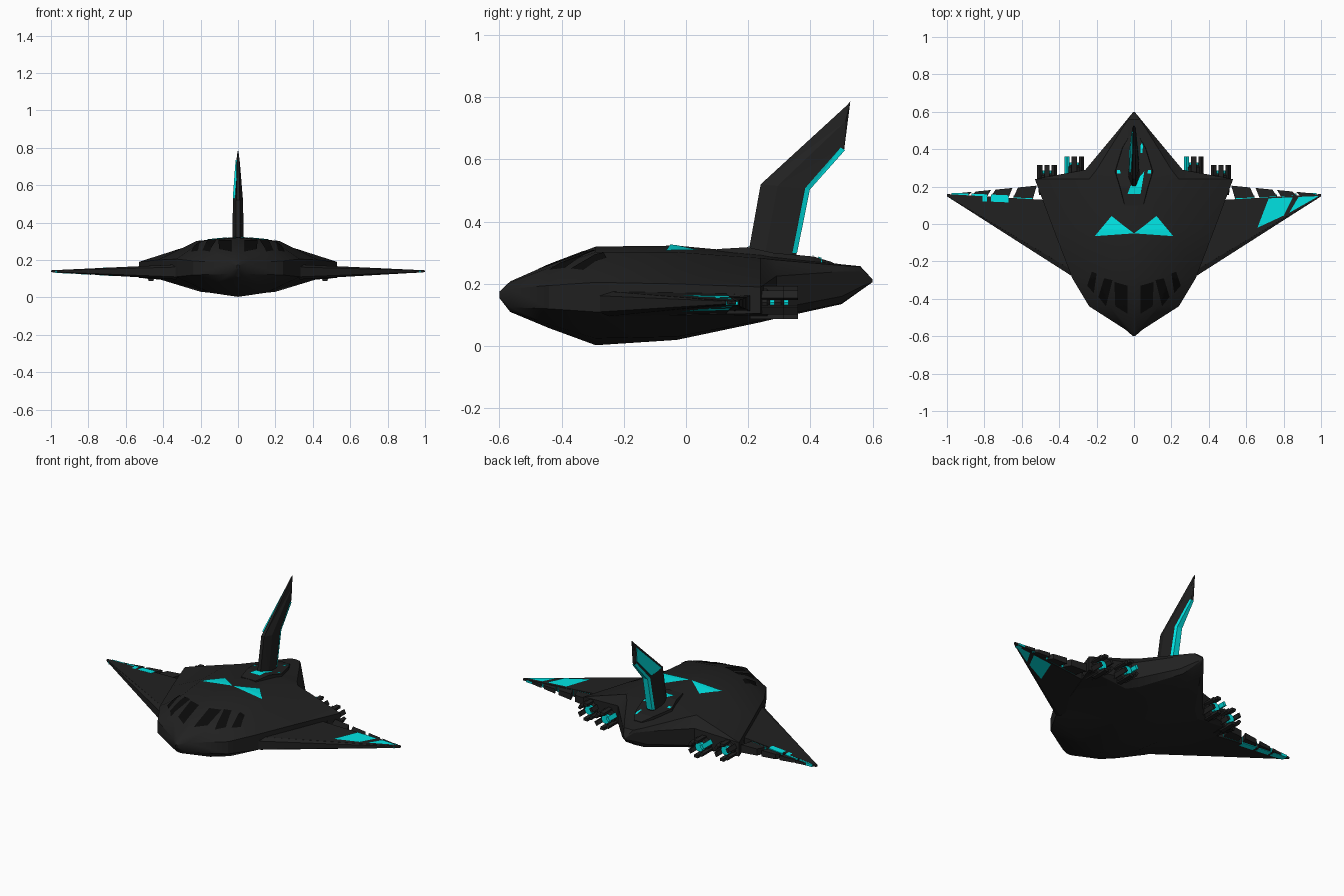
import bpy, bmesh
from math import cos, sin, pi
from mathutils import Vector
from mathutils.bvhtree import BVHTree

if "Cube" in bpy.data.objects:
    bpy.data.objects.remove(bpy.data.objects["Cube"])


def material(name, rgb):
    m = bpy.data.materials.new(name)
    m.diffuse_color = (*rgb, 1)
    m.use_nodes = True
    m.node_tree.nodes["Principled BSDF"].inputs["Base Color"].default_value = m.diffuse_color
    return m


HULL = material("hull_black", (0.015, 0.015, 0.015))
GLASS = material("window_black", (0.003, 0.003, 0.003))
GLOW = material("cyan", (0.0, 0.78, 0.78))


def build(name, verts, faces, mat, smooth=False, solid=True):
    bm = bmesh.new()
    vs = [bm.verts.new(v) for v in verts]
    for f in faces:
        bm.faces.new([vs[i] for i in f])
    if solid:
        bmesh.ops.remove_doubles(bm, verts=bm.verts, dist=1e-5)
        bmesh.ops.recalc_face_normals(bm, faces=bm.faces)
        bmesh.ops.triangulate(bm, faces=[f for f in bm.faces if len(f.verts) > 3])
    tree = BVHTree.FromBMesh(bm)
    me = bpy.data.meshes.new(name)
    bm.to_mesh(me)
    bm.free()
    ob = bpy.data.objects.new(name, me)
    bpy.context.collection.objects.link(ob)
    me.materials.append(mat)
    if smooth:
        bpy.ops.object.select_all(action='DESELECT')
        ob.select_set(True)
        bpy.context.view_layer.objects.active = ob
        bpy.ops.object.shade_smooth_by_angle(angle=0.45)
    return tree


def loft(name, rings, mat, smooth=False):
    n = len(rings[0])
    verts = [p for r in rings for p in r]
    faces = [(k * n + i, k * n + (i + 1) % n, (k + 1) * n + (i + 1) % n, (k + 1) * n + i)
             for k in range(len(rings) - 1) for i in range(n)]
    faces += [tuple(range(n)), tuple(range((len(rings) - 1) * n, len(rings) * n))]
    return build(name, verts, faces, mat, smooth)


def decal(name, quad, mat, tree, side=1, n=8, lift=0.004):
    """Drape a four-cornered panel over a surface, from above (1) or below (-1)."""
    a, b, c, d = [Vector(p) for p in quad]
    verts = []
    for i in range(n + 1):
        for j in range(n + 1):
            u, v = i / n, j / n
            p = a.lerp(b, u).lerp(d.lerp(c, u), v)
            hit = tree.ray_cast(Vector((p.x, p.y, 2 * side)), Vector((0, 0, -side)))[0]
            if hit is None:
                hit = tree.find_nearest(Vector((p.x, p.y, 0.14 + 0.1 * side)))[0]
            verts.append((p.x, p.y, hit.z + lift * side))
    area = (b - a).cross(d - a) if (b - a).length > 1e-6 else (c - a).cross(d - a)
    faces = []
    for i in range(n):
        for j in range(n):
            k = i * (n + 1) + j
            f = (k, k + n + 1, k + n + 2, k + 1)
            faces.append(f if area * side > 0 else f[::-1])
    build(name, verts, faces, mat, solid=False)


# Fuselage: y, shoulder x, edge x, keel x, then z of crown, shoulder, edge top, edge base, keel side, keel
stations = [
    (-0.60, .004, .005, .004, .175, .173, .170, .160, .157, .155),
    (-0.565, .02, .045, .02, .208, .205, .185, .125, .112, .110),
    (-0.44, .13, .24, .12, .263, .252, .195, .120, .070, .058),
    (-0.29, .19, .33, .15, .320, .302, .205, .110, .025, .003),
    (-0.03, .22, .43, .20, .323, .302, .200, .100, .030, .020),
    (0.24, .24, .53, .26, .298, .283, .190, .105, .082, .077),
    (0.29, .20, .26, .20, .292, .277, .225, .120, .095, .089),
    (0.50, .07, .085, .06, .263, .259, .240, .160, .138, .135),
    (0.56, .03, .036, .025, .257, .255, .240, .190, .180, .178),
    (0.60, .002, .003, .002, .214, .213, .212, .208, .207, .206)]
rings = []
for y, xs, xe, xb, *z in stations:
    half = [(xs, z[1]), (xe, z[2]), (xe, z[3]), (xb, z[4])]
    ring = [(0, z[0])] + half + [(0, z[5])] + [(-x, h) for x, h in half[::-1]]
    rings.append([(x, y, h) for x, h in ring])
hull = loft("fuselage", rings, HULL, True)

# Cockpit windows and the paired roof triangles
windows = [((.035, -.33), (.105, -.31), (.10, -.44), (.035, -.48)),
           ((.115, -.30), (.16, -.29), (.19, -.39), (.15, -.44)),
           ((.20, -.265), (.225, -.255), (.25, -.33), (.215, -.37))]
for sx, tag in ((1, "right"), (-1, "left")):
    for i, q in enumerate(windows):
        decal(f"window_{tag}_{i}", [(sx * x, y) for x, y in q], GLASS, hull)
    decal(f"roof_triangle_{tag}", [(sx * .21, -.065), (0, -.05), (sx * .06, -.005), (sx * .12, .043)],
          GLOW, hull)


# Wings
def trailing(x):
    return 0.12 + (x - 0.33) * 0.045


def half_thick(x):
    t = (x - 0.33) / 0.67
    return 0.038 + (0.005 - 0.038) * t


def wing_ring(sx, x, front, back, h, mid):
    n = (back - front) * 0.08
    return [(sx * x, front, mid - h * .65), (sx * x, front, mid + h * .65),
            (sx * x, front + n, mid + h), (sx * x, back, mid + h),
            (sx * x, back, mid - h), (sx * x, front + n, mid - h)]


def slab(name, plan, sx, scale, mat):
    lo = [(sx * x, y, 0.138 - half_thick(x) * scale) for x, y in plan]
    hi = [(sx * x, y, 0.138 + half_thick(x) * scale) for x, y in plan]
    loft(name, [lo, hi], mat)


wings = {}
for sx, tag in ((1, "right"), (-1, "left")):
    wings[sx] = loft(f"wing_{tag}", [wing_ring(sx, .33, -.28, .12, .040, .136),
                                     wing_ring(sx, 1.0, .148, .160, .005, .140)], HULL, True)
    # Slanted flaps separated by gaps, with a cyan hinge strip
    for i, (x0, x1) in enumerate(((.54, .645), (.67, .765), (.785, .87), (.885, .975))):
        out = lambda x: 0.207 - (x - 0.52) * 0.095
        slab(f"flap_{tag}_{i}", [(x0, trailing(x0) + .008), (x1, trailing(x1) + .008),
                                 (x1 - .025, out(x1)), (x0 - .02, out(x0))], sx, .85, HULL)
        slab(f"hinge_{tag}_{i}", [(x0, trailing(x0) - .02), (x1, trailing(x1) - .02),
                                  (x1, trailing(x1) + .018), (x0, trailing(x0) + .018)],
             sx, 1.1 if sx < 0 and i else .8, GLOW)

# Cyan panels on the right wing, above and below
for side, tag in ((1, "top"), (-1, "under")):
    decal(f"wing_panel_{tag}", [(.66, -.02), (.80, .045), (.85, .143), (.72, .137)], GLOW, wings[1], side)
    decal(f"wing_tip_panel_{tag}", [(.83, .06), (.985, .148), (.98, .149), (.88, .145)], GLOW, wings[1], side)
decal("wing_root_mark", [(.335, -.25), (.365, -.20), (.36, -.19), (.345, -.21)], GLOW, wings[1])


# Engines: collar, glowing core and a crown of prongs
def disc(cx, y, r, n=10):
    return [(cx + r * cos(2 * pi * i / n), y, 0.14 + r * sin(2 * pi * i / n)) for i in range(n)]


for sx, tag in ((1, "right"), (-1, "left")):
    for k, (cx, back) in enumerate(((.32, .36), (.465, .315))):
        cx *= sx
        loft(f"engine_collar_{tag}_{k}", [disc(cx, back - .16, .044), disc(cx, back - .055, .046),
                                          disc(cx, back - .045, .034), disc(cx, back - .05, .03)], HULL)
        loft(f"engine_core_{tag}_{k}", [disc(cx, back - .10, .030), disc(cx, back - .03, .027)], GLOW)
        for i in range(6):
            a = 2 * pi * (i + .5) / 6
            corner = [(r, t) for r, t in ((.036, -.012), (.053, -.014), (.053, .014), (.036, .012))]
            sect = [(cx + r * cos(a) - t * sin(a), 0.14 + r * sin(a) + t * cos(a)) for r, t in corner]
            loft(f"engine_prong_{tag}_{k}_{i}",
                 [[(x, back - .11, z) for x, z in sect], [(x, back, z) for x, z in sect]],
                 GLOW if i == 2 and k == 0 else HULL)

# Fin base plate following the sloping deck
plate = [(0.05, .10, .312), (.075, .20, .318), (.10, .28, .300), (.06, .41, .288), (.025, .47, .270)]
plate += [(-x, y, z) for x, y, z in plate[::-1]]
base = loft("fin_base", [[(x * 1.08, y, z - .06) for x, y, z in plate], plate], HULL)
decal("base_front_panel", [(-.035, .16), (.035, .16), (.055, .28), (-.02, .20)], GLOW, base)
decal("base_stripe", [(.035, .38), (.045, .38), (.05, .45), (.035, .42)], GLOW, base)
for sx in (1, -1):
    decal("base_side_mark", [(sx * .072, .27), (sx * .092, .27), (sx * .09, .29), (sx * .075, .29)], GLOW, base)


# Swept fin: front edge, full-width middle, rear edge at each height
def fin_ring(front, back, w):
    f, b = Vector((0, *front)), Vector((0, *back))
    m, r = f.lerp(b, .35), f.lerp(b, .9)
    off = Vector((w, 0, 0))
    return [f + off * .35, m + off, r + off * .8, b + off * .5,
            b - off * .5, r - off * .8, m - off, f - off * .35]


loft("fin", [fin_ring((.197, .28), (.352, .28), .031), fin_ring((.24, .52), (.395, .505), .027),
             fin_ring((.515, .772), (.508, .63), .010), fin_ring((.528, .786), (.526, .77), .002)], HULL)

# Cyan trailing edge of the fin and the panel on its left face
edge = [((.342, .30), (.357, .30), .027), ((.383, .508), (.398, .503), .024), ((.497, .638), (.511, .63), .011)]
loft("fin_trailing_edge", [[(w, *f), (w * .7, *b), (-w * .7, *b), (-w, *f)] for f, b, w in edge], GLOW)
lower, upper = ((.275, .53), (.375, .52)), ((.495, .735), (.495, .65))
loft("fin_left_panel", [[(-w, *p[0]), (-w, *p[1]), (-w + .012, *p[1]), (-w + .012, *p[0])]
                        for p, w in ((lower, .028), (upper, .013))], GLOW)
